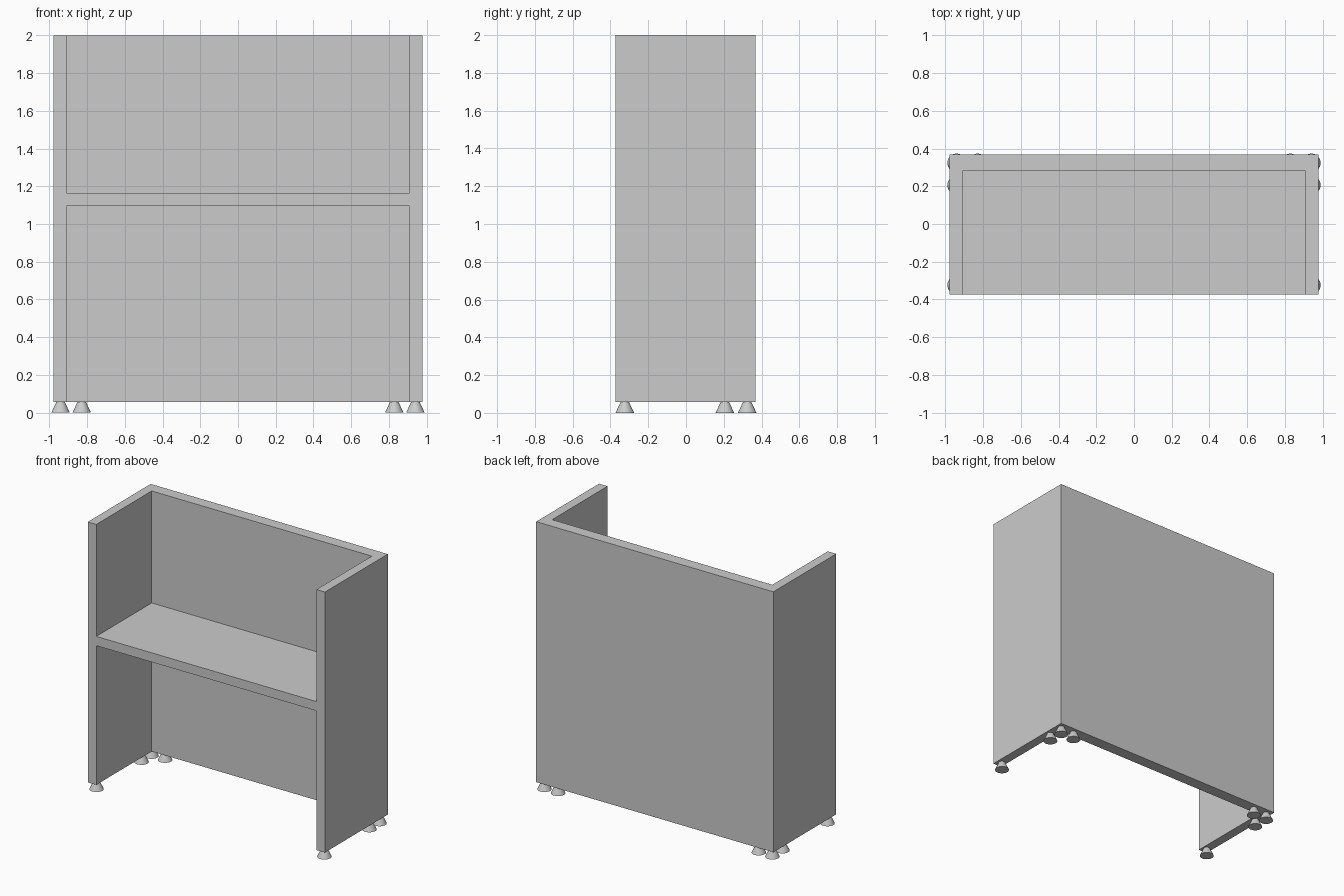
import bpy, bmesh
from mathutils import Matrix

if "Cube" in bpy.data.objects:
    bpy.data.objects.remove(bpy.data.objects["Cube"])

X0, Y0, Y1 = 0.978, -0.373, 0.368      # outer half width, front, back
XI, YI = 0.908, 0.280                  # inner faces of side and back panels
Z0, Z1 = 0.058, 2.0                    # underside and top
SHELF = (1.096, 1.165)                 # underside and top of the counter


def box(name, lo, hi):
    bm = bmesh.new()
    bmesh.ops.create_cube(bm, size=1)
    size = [b - a for a, b in zip(lo, hi)]
    mid = [(a + b) / 2 for a, b in zip(lo, hi)]
    bm.transform(Matrix.Translation(mid) @ Matrix.Diagonal((*size, 1)))
    me = bpy.data.meshes.new(name)
    bm.to_mesh(me)
    bm.free()
    ob = bpy.data.objects.new(name, me)
    bpy.context.collection.objects.link(ob)
    return ob


# Counter body: one block with the upper and lower openings cut out
body = box("counter_body", (-X0, Y0, Z0), (X0, Y1, Z1))
openings = [
    box("upper_opening", (-XI, Y0 - 0.2, SHELF[1]), (XI, YI, Z1 + 0.2)),
    box("lower_opening", (-XI, Y0 - 0.2, Z0 - 0.2), (XI, YI, SHELF[0])),
]
bpy.context.view_layer.objects.active = body
for cutter in openings:
    cutter.hide_render = True
    mod = body.modifiers.new("cut", 'BOOLEAN')
    mod.operation, mod.solver, mod.object = 'DIFFERENCE', 'EXACT', cutter
    bpy.ops.object.modifier_apply(modifier=mod.name)
for cutter in openings:
    bpy.data.objects.remove(cutter)


# Feet: small tapered cones under the panels, mirrored left and right
def foot(name, x, y):
    bpy.ops.mesh.primitive_cone_add(vertices=32, radius1=0.049, radius2=0.022,
                                    depth=Z0, location=(x, y, Z0 / 2))
    bpy.context.object.name = name
    bpy.ops.object.shade_smooth_by_angle()


spots = {"front_foot": (0.940, -0.324), "side_foot": (0.940, 0.206),
         "corner_foot": (0.940, 0.324), "back_foot": (0.828, 0.324)}
for name, (x, y) in spots.items():
    for side, s in (("left", -1), ("right", 1)):
        foot(f"{side}_{name}", s * x, y)
